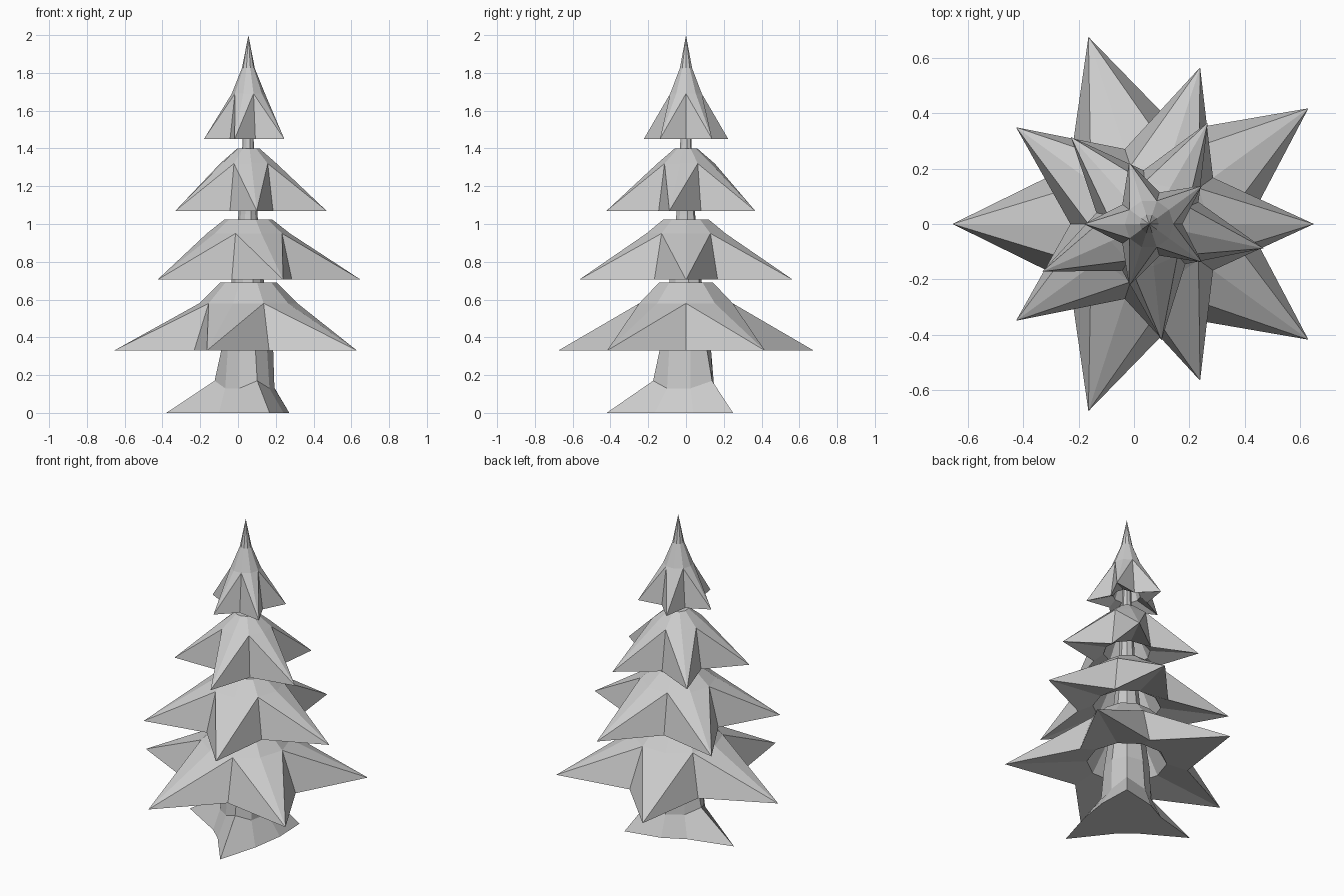
import bpy
from math import cos, sin, radians

if "Cube" in bpy.data.objects:
    bpy.data.objects.remove(bpy.data.objects["Cube"])

CX = 0.055  # trunk axis


def make(name, verts, faces):
    me = bpy.data.meshes.new(name)
    me.from_pydata(verts, [], faces)
    me.validate()
    ob = bpy.data.objects.new(name, me)
    bpy.context.collection.objects.link(ob)
    return ob


def ring(angles, radii, heights):
    return [(CX + r * cos(radians(a)), r * sin(radians(a)), z)
            for a, r, z in zip(angles, radii, heights)]


def tier(name, start, tip, valley, z_tip, knee, z_knee, top, z_top, apex=None):
    """Five-pointed skirt: hollow underside, star rim, knee ring, cap."""
    n = 10
    ang = [start + 36 * k for k in range(n)]
    rows = [
        ([top * 0.75] * n, z_knee),
        ([knee * 0.9] * n, z_tip + 0.04),
        ([tip, valley] * 5, z_tip),
        ([knee] * n, z_knee),
        ([top] * n, z_top),
    ]
    verts = []
    for radii, z in rows:
        verts += ring(ang, radii, [z] * n)
    faces = [tuple(range(n))[::-1]]
    for i in range(len(rows) - 1):
        for k in range(n):
            a, b = i * n + k, i * n + (k + 1) % n
            c, d = b + n, a + n
            if i == 2:  # split so creases run from tips to knee valleys
                faces += [(a, b, c), (a, c, d)] if k % 2 == 0 else [(a, b, d), (b, c, d)]
            else:
                faces.append((a, b, c, d))
    last = (len(rows) - 1) * n
    if apex is None:
        faces.append(tuple(range(last, last + n)))
    else:
        verts.append((CX, 0, apex))
        faces += [(last + k, last + (k + 1) % n, last + n) for k in range(n)]
    return make(name, verts, faces)


# Foliage tiers, bottom to top
tier("bottom_branches", 36, 0.711, 0.355, 0.33, 0.26, 0.58, 0.15, 0.69)
tier("lower_branches", 0, 0.595, 0.285, 0.705, 0.22, 0.95, 0.125, 1.025)
tier("upper_branches", -12, 0.423, 0.195, 1.07, 0.153, 1.32, 0.06, 1.40)
tier("top_branches", 36, 0.235, 0.12, 1.45, 0.088, 1.69, 0.034, 1.825, apex=2.0)

# Trunk flaring into three roots, with two valley lines between each pair
angles = [-75, -42, 10, 50, 95, 140, 173, 215, 250]
base = [0.435, 0.25, 0.22, 0.325, 0.2, 0.2, 0.438, 0.19, 0.2]
verts = ring(angles, base, [0] * 9)
verts += ring(angles, [0.18, 0.15, 0.14] * 3, [0.17, 0.13, 0.13] * 3)
for r, z in [(0.145, 0.33), (0.09, 0.70), (0.053, 1.05), (0.032, 1.42), (0.025, 1.6)]:
    verts += ring(angles, [r, r * 0.92, r * 0.92] * 3, [z] * 9)
count = len(verts) // 9
faces = [tuple(range(9))[::-1], tuple(range((count - 1) * 9, count * 9))]
for i in range(count - 1):
    for k in range(9):
        a, b = i * 9 + k, i * 9 + (k + 1) % 9
        faces.append((a, b, b + 9, a + 9))
make("trunk", verts, faces)
